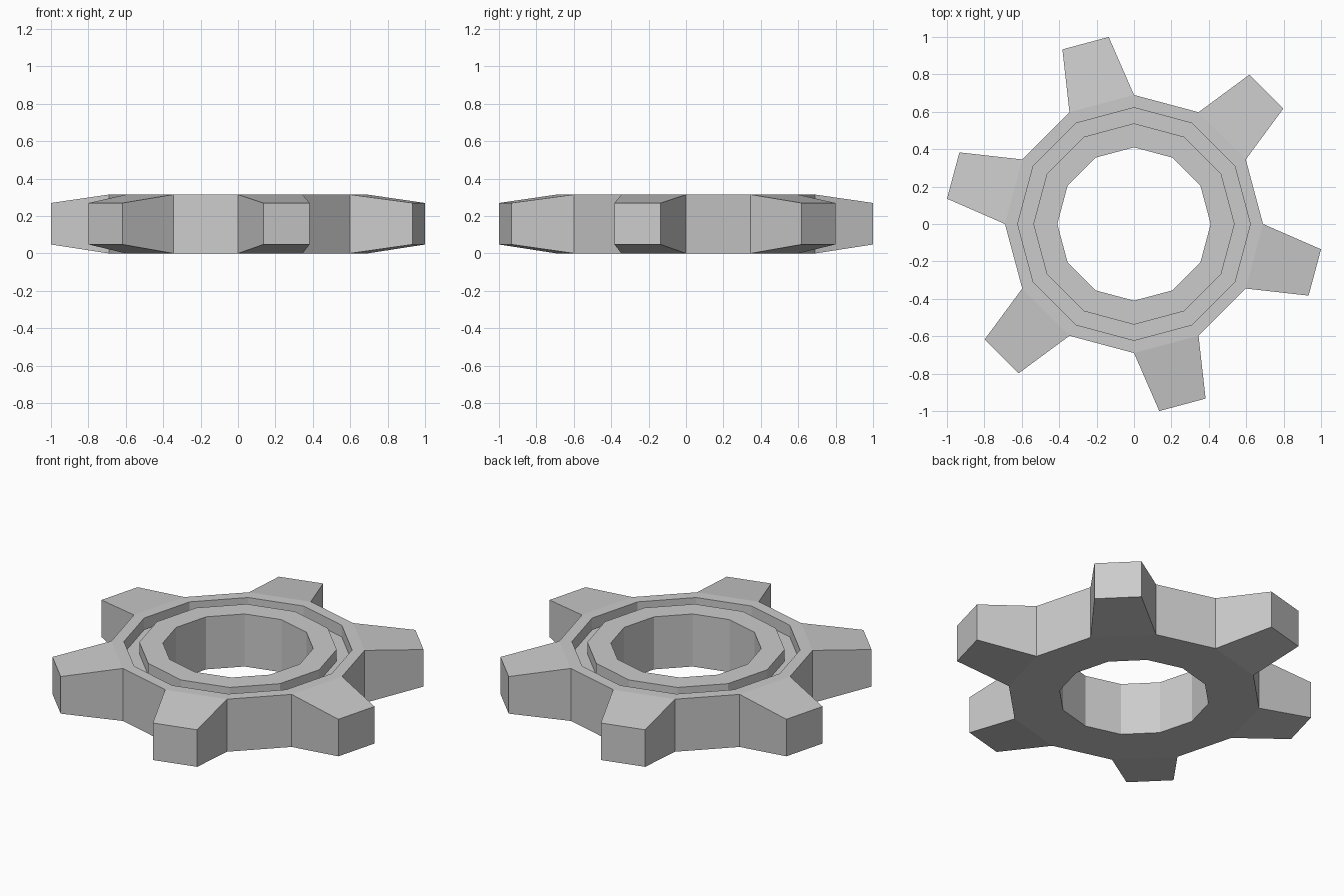
import bpy, bmesh
from math import sin, cos, radians

if "Cube" in bpy.data.objects:
    bpy.data.objects.remove(bpy.data.objects["Cube"])

SIDES = 12
H = 0.315          # ring thickness
GROOVE_Z = 0.245   # groove floor

bm = bmesh.new()


def pt(r, deg, z):
    return bm.verts.new((r * cos(radians(deg)), r * sin(radians(deg)), z))


# Ring cross-section (radius, height), outer wall first, with a groove on top
profile = [(0.69, 0), (0.69, H), (0.622, H), (0.622, GROOVE_Z),
           (0.538, GROOVE_Z), (0.538, H), (0.41, H), (0.41, 0)]
loops = [[pt(r, 30 * i, z) for r, z in profile] for i in range(SIDES)]

n = len(profile)
for i in range(SIDES):
    a, b = loops[i], loops[(i + 1) % SIDES]
    has_tooth = i % 2 == 1
    for j in range(n):
        k = (j + 1) % n
        if j == 0 and has_tooth:
            continue
        bm.faces.new((a[j], b[j], b[k], a[k]))

    # Tapered tooth growing out of every other outer side
    if has_tooth:
        mid = 30 * i + 15
        base = [a[0], b[0], b[1], a[1]]
        tip = [pt(1.009, mid - 7.3, 0.048), pt(1.009, mid + 7.3, 0.048),
               pt(1.009, mid + 7.3, 0.27), pt(1.009, mid - 7.3, 0.27)]
        for j in range(4):
            k = (j + 1) % 4
            bm.faces.new((base[j], base[k], tip[k], tip[j]))
        bm.faces.new(tip)

bmesh.ops.recalc_face_normals(bm, faces=bm.faces)
mesh = bpy.data.meshes.new("gear_wheel")
bm.to_mesh(mesh)
bm.free()
gear = bpy.data.objects.new("gear_wheel", mesh)
bpy.context.collection.objects.link(gear)
